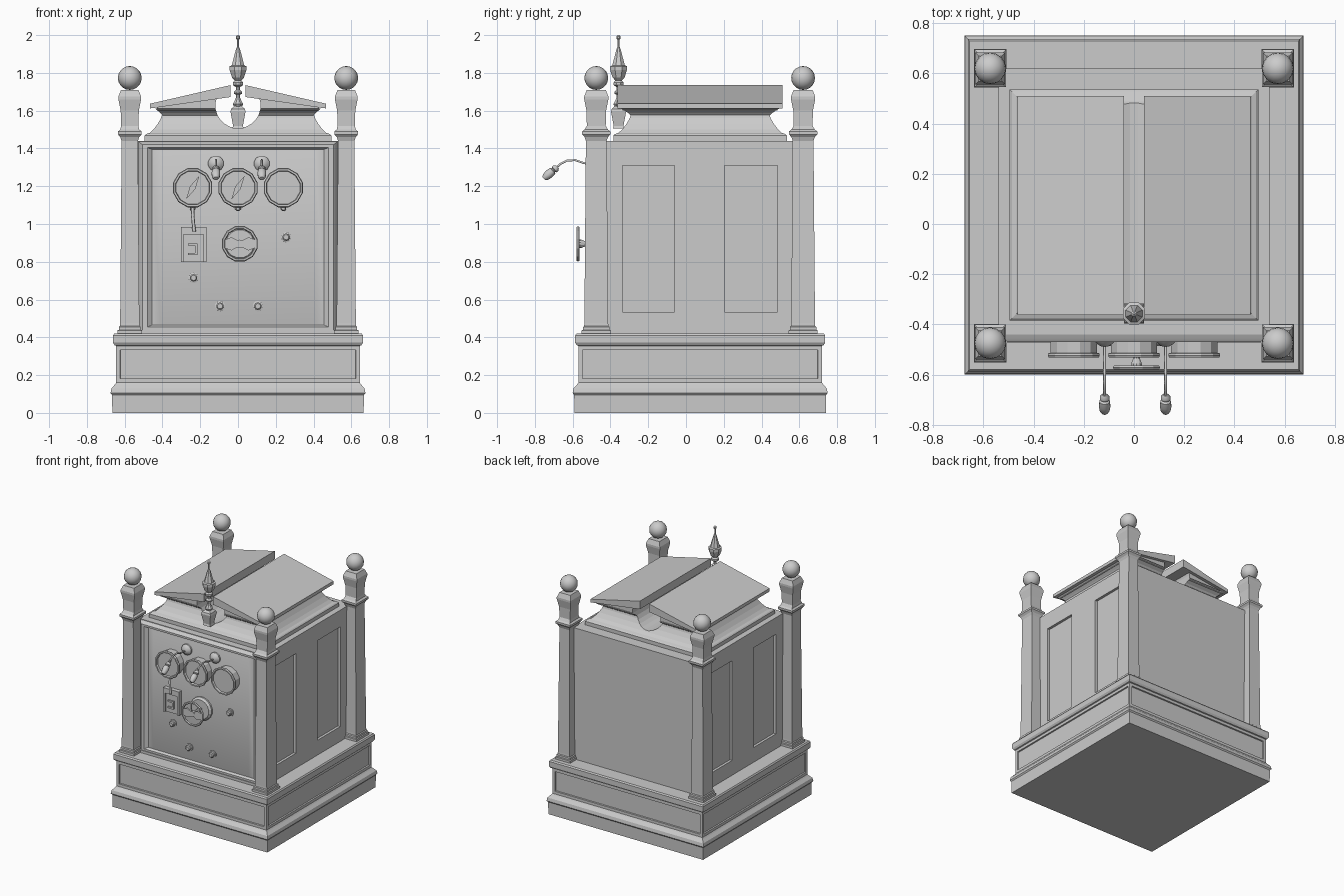
import bpy, bmesh, math
from mathutils import Matrix, Vector

cube = bpy.data.objects.get("Cube")
if cube:
    bpy.data.objects.remove(cube)

grey = bpy.data.materials.new("plain_grey")
grey.use_nodes = True
grey.diffuse_color = (0.6, 0.6, 0.6, 1)
grey.node_tree.nodes["Principled BSDF"].inputs["Base Color"].default_value = (0.6, 0.6, 0.6, 1)

CY = 0.075          # depth centre of the cabinet
PANEL = -0.455      # front panel plane
FRONT = Matrix.Rotation(math.pi / 2, 4, 'X')   # local z points out of the front


def add(name, bm, smooth=None):
    bmesh.ops.recalc_face_normals(bm, faces=bm.faces)
    mesh = bpy.data.meshes.new(name)
    bm.to_mesh(mesh)
    bm.free()
    mesh.materials.append(grey)
    ob = bpy.data.objects.new(name, mesh)
    bpy.context.collection.objects.link(ob)
    if smooth:
        activate(ob)
        bpy.ops.object.shade_smooth_by_angle(angle=math.radians(smooth))
    return ob


def activate(ob):
    bpy.ops.object.select_all(action='DESELECT')
    ob.select_set(True)
    bpy.context.view_layer.objects.active = ob


def loft(name, rings, sides=4, loc=(0, 0, 0), rot=Matrix(), smooth=None, inset=None):
    """Stack of (half_x, half_y, height) rings, square or round."""
    bm = bmesh.new()
    k = math.sqrt(2) if sides == 4 else 1
    angles = [math.tau * (i + 0.5) / sides for i in range(sides)]
    mat = Matrix.Translation(loc) @ rot
    rows = [[bm.verts.new(mat @ Vector((rx * k * math.cos(a), ry * k * math.sin(a), h)))
             for a in angles] for rx, ry, h in rings]
    bands = []
    for a, b in zip(rows, rows[1:]):
        bands.append([bm.faces.new((a[i], a[(i + 1) % sides], b[(i + 1) % sides], b[i]))
                      for i in range(sides)])
    bm.faces.new(rows[0])
    bm.faces.new(rows[-1])
    if inset is not None:
        bmesh.ops.recalc_face_normals(bm, faces=bm.faces)
        bmesh.ops.inset_individual(bm, faces=bands[inset], thickness=0.03, depth=0)
        bmesh.ops.inset_individual(bm, faces=bands[inset], thickness=0.003, depth=-0.01)
    return add(name, bm, smooth)


def turned(name, profile, sides, loc, rot=FRONT, smooth=None):
    return loft(name, [(r, r, h) for r, h in profile], sides, loc, rot, smooth)


def plate(name, pts, y0, y1, sx=1):
    """Outline in x and z, extruded from y0 to y1."""
    bm = bmesh.new()
    a, b = [[bm.verts.new((x * sx, y, z)) for x, z in pts] for y in (y0, y1)]
    bm.faces.new(a)
    bm.faces.new(b)
    for i in range(len(pts)):
        j = (i + 1) % len(pts)
        bm.faces.new((a[i], a[j], b[j], b[i]))
    return add(name, bm)


def bar(name, x0, x1, z0, z1, y0, y1):
    return plate(name, [(x0, z0), (x1, z0), (x1, z1), (x0, z1)], y0, y1)


def cut(ob, cutter):
    mod = ob.modifiers.new("cut", 'BOOLEAN')
    mod.operation, mod.object, mod.solver = 'DIFFERENCE', cutter, 'EXACT'
    activate(ob)
    bpy.ops.object.modifier_apply(modifier=mod.name)


def rod(name, pts, radius):
    cu = bpy.data.curves.new(name, 'CURVE')
    cu.dimensions = '3D'
    cu.bevel_depth, cu.bevel_resolution, cu.use_fill_caps = radius, 1, True
    sp = cu.splines.new('POLY')
    sp.points.add(len(pts) - 1)
    for p, co in zip(sp.points, pts):
        p.co = (*co, 1)
    cu.materials.append(grey)
    ob = bpy.data.objects.new(name, cu)
    bpy.context.collection.objects.link(ob)
    activate(ob)
    bpy.ops.object.convert(target='MESH')


# Plinth with recessed side panels
plinth = [(.665, 0), (.667, .095), (.675, .105), (.67, .13), (.652, .15), (.645, .16),
          (.645, .355), (.653, .358), (.662, .372), (.662, .41), (.655, .42)]
loft("plinth", [(r, r, z) for r, z in plinth], loc=(0, CY, 0), inset=5)

# Cabinet body with two recessed panels on each side
body = loft("cabinet_body", [(.54, .53, .41), (.54, .53, 1.44)], loc=(0, .09, 0))
for s in (-1, 1):
    for y0, y1 in ((-.335, -.06), (.205, .485)):
        tool = bar("panel_cutter", s * .52, s * .6, .535, 1.31, y0, y1)
        cut(body, tool)
        bpy.data.objects.remove(tool)

# Front frame: a raised rim sloping in to the flat panel
frame = [(.53, .51, .43), (.52, .50, .455), (.505, .49, .47), (.48, .475, .47),
         (.455, .465, .452), (.41, .458, .455)]
loft("front_frame", frame, loc=(0, 0, .93), rot=FRONT, smooth=25)
bar("front_sill", -.51, .51, .41, .44, -.475, -.4)

# Corner columns with stepped foot, capital, urn and ball
column = [(.065, .42), (.065, .437), (.058, .44), (.058, .455), (.052, .46), (.051, .475),
          (.043, 1.44), (.05, 1.46), (.063, 1.475), (.063, 1.49), (.05, 1.5), (.046, 1.52),
          (.048, 1.6), (.06, 1.66), (.06, 1.675), (.046, 1.71)]
for sx in (-1, 1):
    for y, end in ((-.475, "front"), (.62, "back")):
        tag = end + ("_left" if sx > 0 else "_right")
        rings = [(r, r + (.012 if z < 1.51 else .004), z) for r, z in column]
        loft("column_" + tag, rings, loc=(sx * .573, y, 0))
        bm = bmesh.new()
        bmesh.ops.create_uvsphere(bm, u_segments=16, v_segments=10, radius=.063,
                                  matrix=Matrix.Translation((sx * .573, y, 1.773)))
        add("ball_" + tag, bm, 40)

# Coved roof base, soffit and broken pediment with a round opening
cove = [(.495, 1.435), (.495, 1.468), (.487, 1.476), (.468, 1.482), (.448, 1.5),
        (.425, 1.53), (.408, 1.56), (.403, 1.578)]
roof = [loft("roof_cove", [(r, r - .035, z) for r, z in cove], loc=(0, CY, 0)),
        loft("roof_soffit", [(.395, .365, 1.57), (.41, .38, 1.587), (.44, .42, 1.612)],
             loc=(0, CY, 0)),
        plate("pediment", [(-.43, 1.6), (.43, 1.6), (.43, 1.622), (.05, 1.675),
                           (-.05, 1.675), (-.43, 1.622)], -.335, .485)]
tool = turned("round_cutter", [(.12, -1), (.12, 1)], 24, (0, 0, 1.627))
for ob in roof:
    cut(ob, tool)
bpy.data.objects.remove(tool)
for sx, side in ((-1, "right"), (1, "left")):
    plate("roof_slab_" + side, [(.04, 1.735), (.465, 1.637), (.465, 1.612), (.04, 1.672)],
          -.362, .51, sx)

# Finial on a small pedestal
loft("finial_pedestal", [(.03, .03, 1.505), (.026, .026, 1.52), (.04, .04, 1.595),
                         (.036, .036, 1.61), (.018, .018, 1.625)], loc=(0, -.357, 0))
turned("finial", [(.018, 1.615), (.03, 1.635), (.018, 1.655), (.012, 1.67), (.012, 1.685),
                  (.024, 1.69), (.024, 1.7), (.012, 1.71), (.012, 1.725), (.028, 1.735),
                  (.028, 1.75), (.018, 1.76), (.034, 1.775), (.048, 1.815), (.048, 1.835),
                  (.036, 1.84), (.012, 1.925), (.005, 1.94), (.005, 1.975), (.012, 1.982),
                  (.012, 1.993), (.004, 2.0)], 8, (0, -.357, 0), Matrix())

# Three gauges with needles and small knobs
for i, x in enumerate((-.24, 0, .24)):
    turned(f"gauge_{i}", [(.095, -.01), (.095, .058), (.105, .06), (.107, .068), (.103, .077),
                          (.093, .077), (.09, .062)], 12, (x, PANEL, 1.192))
    turned(f"gauge_knob_{i}", [(.016, -.01), (.016, .03), (.01, .04)], 8, (x, PANEL, 1.083))
    if i < 2:
        plate(f"needle_{i}", [(x - .035, 1.13), (x + .014, 1.185), (x + .035, 1.255),
                              (x - .014, 1.2)], -.526, -.514)

# Gooseneck lamps
for x, side in ((-.117, "right"), (.126, "left")):
    turned("lamp_rosette_" + side, [(.042, -.01), (.042, .012), (.03, .024), (.012, .034)], 12,
           (x, PANEL, 1.32), smooth=30)
    rod("lamp_neck_" + side, [(x, -.45, 1.315), (x, -.54, 1.322), (x, -.585, 1.338),
                              (x, -.63, 1.336), (x, -.665, 1.318), (x, -.69, 1.295)], .006)
    aim = Vector((0, -.07, -.06)).to_track_quat('Z', 'Y').to_matrix().to_4x4()
    turned("lamp_head_" + side, [(.01, -.008), (.02, .004), (.02, .014), (.013, .02),
                                 (.021, .026), (.024, .05), (.02, .075), (.012, .088)], 10,
           (x, -.686, 1.298), aim, 40)

# Hand wheel on a round flange
WX, WZ = .01, .895
turned("wheel_flange", [(.09, -.01), (.09, .012), (.075, .025)], 16, (WX, PANEL, WZ))
turned("wheel_hub", [(.02, 0), (.014, .08), (.022, .1), (.022, .125)], 10, (WX, PANEL, WZ))
bm = bmesh.new()
rim = [[bm.verts.new((WX + (.088 + .009 * math.cos(b)) * math.cos(a), -.572 + .009 * math.sin(b),
                      WZ + (.088 + .009 * math.cos(b)) * math.sin(a)))
        for b in [math.tau * j / 6 for j in range(6)]]
       for a in [math.tau * (i + .5) / 12 for i in range(12)]]
for i in range(12):
    for j in range(6):
        k, m = (i + 1) % 12, (j + 1) % 6
        bm.faces.new((rim[i][j], rim[k][j], rim[k][m], rim[i][m]))
add("wheel_rim", bm)
for s, side in ((-1, "right"), (1, "left")):
    plate("wheel_spoke_" + side, [(WX, WZ - .012), (WX + s * .045, WZ - .035),
                                  (WX + s * .085, WZ - .02), (WX + s * .085, WZ + .02),
                                  (WX + s * .045, WZ + .035), (WX, WZ + .012)], -.578, -.566)

# Switch box with raised frame, slot bars and a hanging handle
bar("switch_plate", -.303, -.167, .8, .985, -.475, -.44)
for n, (x0, x1, z0, z1) in enumerate(((-.303, -.288, .8, .985), (-.182, -.167, .8, .985),
                                      (-.288, -.182, .945, .985), (-.265, -.215, .885, .897),
                                      (-.265, -.215, .835, .847), (-.227, -.215, .847, .885))):
    bar(f"switch_trim_{n}", x0, x1, z0, z1, -.487, -.47)
rod("switch_handle", [(-.24, -.49, 1.08), (-.24, -.495, 1.05), (-.232, -.5, .96)], .009)

# Push buttons
for n, (x, z) in enumerate(((.255, .93), (-.235, .715), (-.095, .565), (.105, .565))):
    turned(f"button_{n}", [(.028, -.01), (.028, .008), (.02, .01), (.02, .026), (.014, .032)],
           10, (x, PANEL, z))
